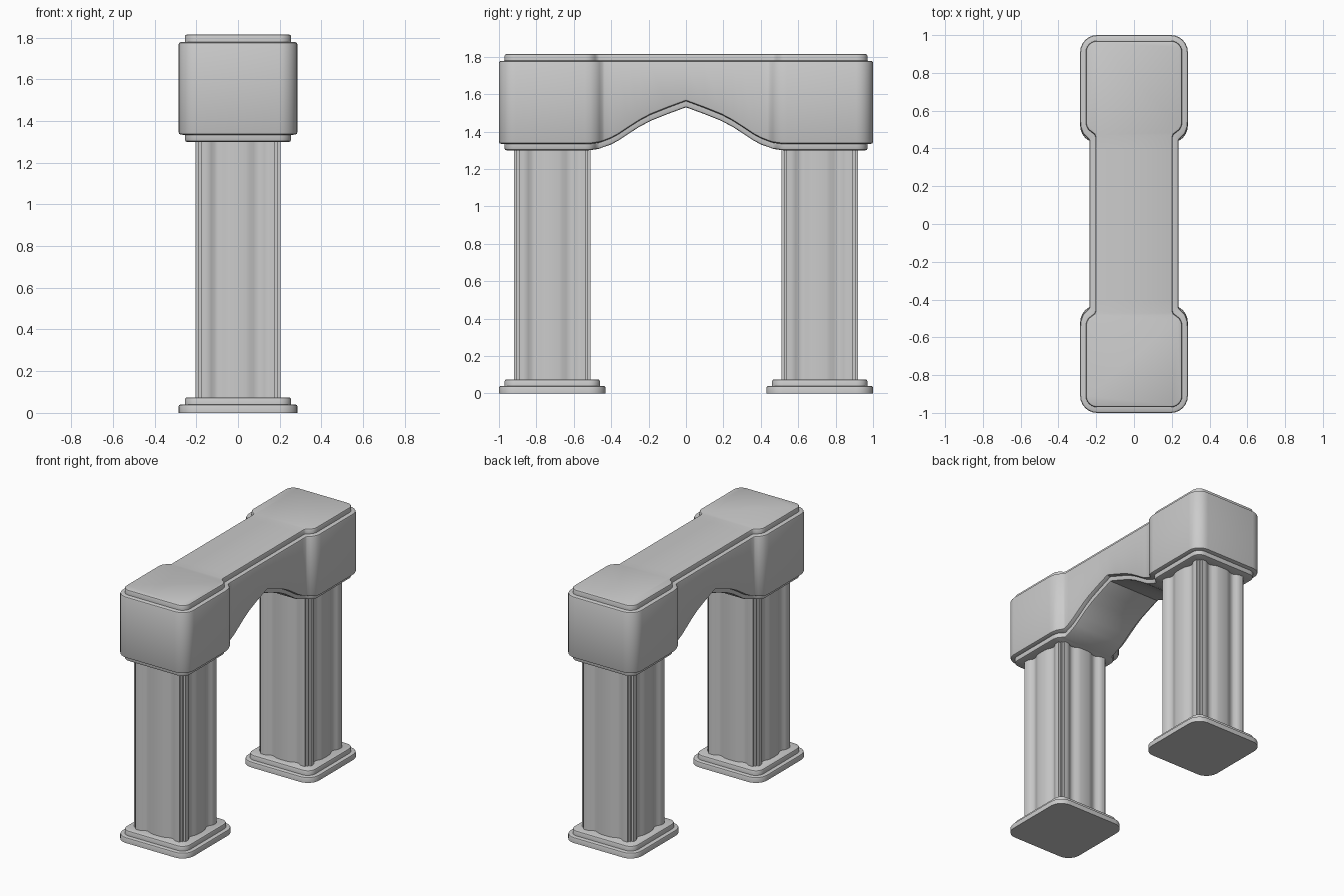
import bpy, bmesh, math

if "Cube" in bpy.data.objects:
    bpy.data.objects.remove(bpy.data.objects["Cube"])

COL_Y = 0.715   # pillar centre along y


def finish(name, bm, angle=35):
    bmesh.ops.recalc_face_normals(bm, faces=bm.faces)
    me = bpy.data.meshes.new(name)
    bm.to_mesh(me)
    bm.free()
    ob = bpy.data.objects.new(name, me)
    bpy.context.collection.objects.link(ob)
    bpy.ops.object.select_all(action='DESELECT')
    ob.select_set(True)
    bpy.context.view_layer.objects.active = ob
    bpy.ops.object.shade_smooth_by_angle(angle=math.radians(angle))
    return ob


def loft(bm, rings):
    """Skin a stack of closed rings and return their vertices."""
    vs = [[bm.verts.new(p) for p in r] for r in rings]
    n = len(vs[0])
    for a, b in zip(vs, vs[1:]):
        for i in range(n):
            j = (i + 1) % n
            bm.faces.new((a[i], a[j], b[j], b[i]))
    return vs


def rounded_square(h, r, cy, z, seg=6):
    pts = []
    for k in range(4):
        sx, sy = ((1, 1), (-1, 1), (-1, -1), (1, -1))[k]
        for s in range(seg + 1):
            a = math.pi / 2 * (k + s / seg)
            pts.append((sx * (h - r) + r * math.cos(a),
                        cy + sy * (h - r) + r * math.sin(a), z))
    return pts


# stepped plinth: (inset, z) profile
PLINTH = [(0, 0), (0, .03), (.003, .037), (.01, .04), (.03, .04),
          (.03, .065), (.033, .072), (.04, .075)]


def plinth(name, cy):
    bm = bmesh.new()
    vs = loft(bm, [rounded_square(.285 - d, .09 - d, cy, z) for d, z in PLINTH])
    bm.faces.new(vs[0])
    bm.faces.new(vs[-1])
    finish(name, bm)


# fluted shaft: half of one side (position along side, distance from centre)
FLUTE = [(0, .205), (.035, .204), (.055, .200), (.075, .190), (.095, .184),
         (.112, .187), (.128, .197), (.142, .204), (.155, .205),
         (.177, .205), (.177, .190)]


def shaft(name, cy):
    side = [(-t, d) for t, d in reversed(FLUTE[1:])] + FLUTE + [(.19, .19)]
    bm = bmesh.new()
    ring = []
    for k in range(4):
        c, s = round(math.cos(k * math.pi / 2)), round(math.sin(k * math.pi / 2))
        ring += [(d * c - t * s, cy + d * s + t * c) for t, d in side]
    vs = loft(bm, [[(x, y, z) for x, y in ring] for z in (.07, 1.32)])
    bm.faces.new(vs[0])
    bm.faces.new(vs[1])
    finish(name, bm, 30)


for sgn, label in ((-1, "front"), (1, "back")):
    plinth(label + "_plinth", sgn * COL_Y)
    shaft(label + "_shaft", sgn * COL_Y)

# arch underside: (y, z)
ARCH = [(0, 1.53), (.1, 1.493), (.19, 1.457), (.25, 1.425), (.3, 1.393),
        (.36, 1.353), (.41, 1.326), (.46, 1.308), (.52, 1.30), (1.1, 1.30)]
# neck between end block and span: (half width, y, y share of inset)
NECK = [(.285, .54, 0), (.282, .51, .3), (.272, .482, .6), (.255, .462, .8),
        (.239, .447, .9), (.235, .435, .9)]
SPAN = [.40, .36, .3, .25, .19, .1]


def arch_z(y):
    y = abs(y)
    for (a, za), (b, zb) in zip(ARCH, ARCH[1:]):
        if y <= b:
            return za + (zb - za) * (y - a) / (b - a)


def stations(d):
    """Half outline (x, y) of the lintel from back to front at inset d."""
    r, half = .09, []
    for s in range(7):
        a = math.pi / 2 * (1 - s / 6)
        half.append((.285 - r + (r - d) * math.cos(a), 1 - r + (r - d) * math.sin(a)))
    half += [(w - d, y + d * k) for w, y, k in NECK]
    half += [(.235 - d, y) for y in SPAN]
    return half + [(.235 - d, 0)] + [(x, -y) for x, y in reversed(half)]


# lintel profile: (inset, height, True when measured from the arch curve)
LINTEL = [(.04, 0, 1), (.033, .003, 1), (.03, .01, 1), (.03, .033, 1),
          (.01, .035, 1), (.003, .038, 1), (0, .046, 1),
          (0, 1.768, 0), (.003, 1.775, 0), (.01, 1.778, 0), (.03, 1.779, 0),
          (.03, 1.805, 0), (.033, 1.812, 0), (.04, 1.815, 0)]
rings = []
for d, h, on_arch in LINTEL:
    right = [(x, y, arch_z(y) + h if on_arch else h) for x, y in stations(d)]
    rings.append(right + [(-x, y, z) for x, y, z in reversed(right)])
bm = bmesh.new()
vs = loft(bm, rings)
n = len(vs[0])
for i in range(n // 2 - 1):     # arched underside in strips
    bm.faces.new((vs[0][i], vs[0][i + 1], vs[0][n - 2 - i], vs[0][n - 1 - i]))
bm.faces.new(vs[-1])            # flat top
finish("arched_lintel", bm)
